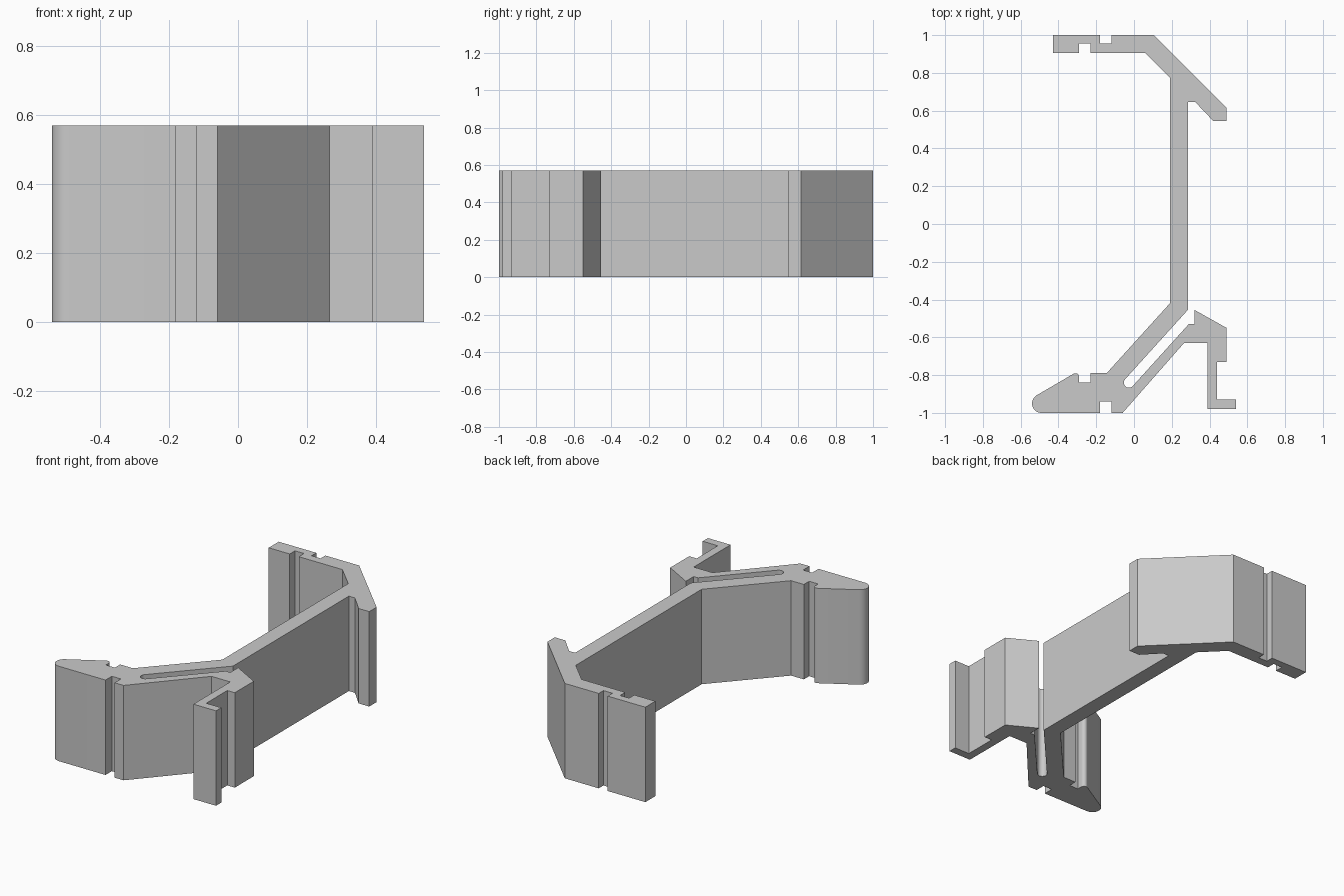
import bpy
import bmesh
from math import cos, sin, radians

HEIGHT = 0.57

default_cube = bpy.data.objects.get("Cube")
if default_cube:
    bpy.data.objects.remove(default_cube, do_unlink=True)


def arc(center_x, center_y, radius, start, end, steps):
    """Points along a circular arc, angles in degrees."""
    angles = [radians(start + (end - start) * i / steps) for i in range(steps + 1)]
    return [(center_x + radius * cos(a), center_y + radius * sin(a)) for a in angles]


def notch(first_x, last_x, edge_y, floor_y):
    """Square groove cut into a horizontal edge."""
    return [(first_x, edge_y), (first_x, floor_y), (last_x, floor_y), (last_x, edge_y)]


def extrude_profile(name, outline, height, material):
    """Closed outline in the ground plane, raised to a solid."""
    bm = bmesh.new()
    base = bm.faces.new([bm.verts.new((x, y, 0)) for x, y in outline])
    raised = bmesh.ops.extrude_face_region(bm, geom=[base], use_keep_orig=True)
    top_verts = [g for g in raised["geom"] if isinstance(g, bmesh.types.BMVert)]
    bmesh.ops.translate(bm, verts=top_verts, vec=(0, 0, height))
    bmesh.ops.recalc_face_normals(bm, faces=bm.faces)
    mesh = bpy.data.meshes.new(name)
    bm.to_mesh(mesh)
    bm.free()
    mesh.materials.append(material)
    obj = bpy.data.objects.new(name, mesh)
    bpy.context.collection.objects.link(obj)
    return obj


# Plain grey plastic
grey = bpy.data.materials.new("light_grey")
grey.use_nodes = True
colour = (0.59, 0.59, 0.59, 1)
grey.diffuse_color = colour
grey.node_tree.nodes["Principled BSDF"].inputs["Base Color"].default_value = colour

# Rear flange, inner side, running into the web
rear_flange_inner = [(-0.43, 1), (-0.43, 0.905)]
rear_flange_inner += notch(-0.29, -0.23, 0.905, 0.955)
rear_flange_inner += [(0.06, 0.905), (0.19, 0.775)]

# Left face of the web and the sloping front arm
web_inner = [(0.19, -0.42), (-0.145, -0.79)]

# Wedge-shaped foot with rounded lip and nose
foot = [(-0.23, -0.79), (-0.23, -0.84), (-0.29, -0.84)]
foot += arc(-0.31, -0.81, 0.02, 0, 120, 6)
foot += arc(-0.49, -0.95, 0.05, 120, 270, 12)
foot += notch(-0.18, -0.12, -1, -0.94)
foot += [(-0.06, -1)]

# Springy clip with hooked leg
clip = [(0.265, -0.63), (0.39, -0.63), (0.39, -0.98), (0.54, -0.98),
        (0.54, -0.93), (0.44, -0.93), (0.44, -0.73), (0.49, -0.73),
        (0.49, -0.55), (0.32, -0.455), (0.32, -0.53), (0.29, -0.53)]

# Narrow slot between clip and arm, with a round end
slot_end = arc(-0.027, -0.84, 0.027, -42, -222, 10)

# Right face of the web and the rear spur
web_outer = [(0.285, -0.455), (0.285, 0.645)]
spur = [(0.325, 0.645), (0.42, 0.545), (0.49, 0.545), (0.49, 0.615)]

# Rear flange, outer side
rear_flange_outer = [(0.105, 1)] + notch(-0.12, -0.18, 1, 0.955)

outline = (rear_flange_inner + web_inner + foot + clip + slot_end
           + web_outer + spur + rear_flange_outer)
bracket = extrude_profile("clip_bracket", outline, HEIGHT, grey)

# Soften only the rounded corners
bpy.ops.object.select_all(action="DESELECT")
bracket.select_set(True)
bpy.context.view_layer.objects.active = bracket
bpy.ops.object.shade_smooth_by_angle(angle=radians(25))
